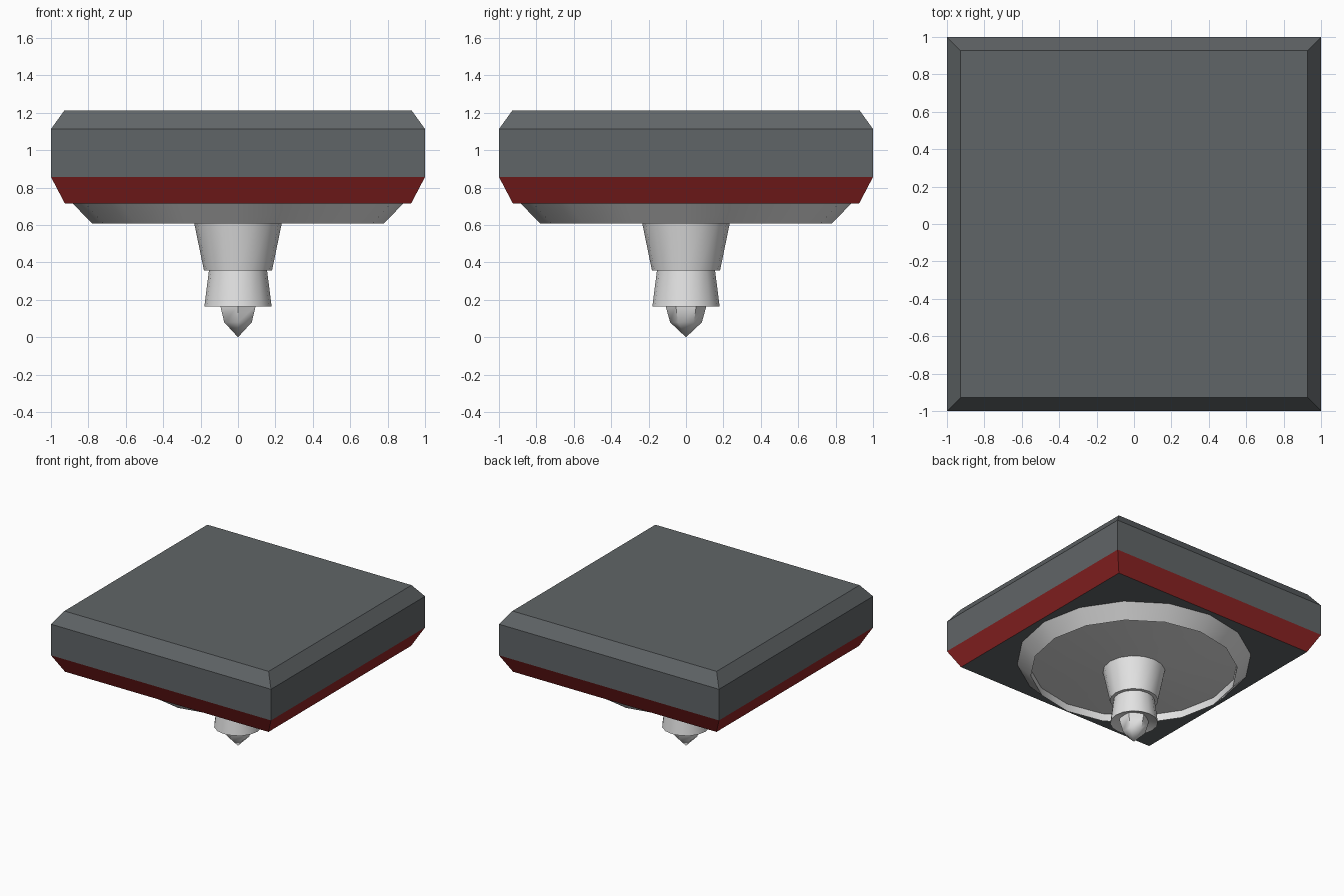
import bpy, bmesh, math

if "Cube" in bpy.data.objects:
    bpy.data.objects.remove(bpy.data.objects["Cube"])


def material(name, rgb):
    m = bpy.data.materials.new(name)
    m.diffuse_color = (*rgb, 1.0)
    m.use_nodes = True
    m.node_tree.nodes["Principled BSDF"].inputs["Base Color"].default_value = m.diffuse_color
    return m


DARK = material("dark_slate_grey", (0.118, 0.130, 0.136))
RED = material("deep_red", (0.28, 0.018, 0.018))
METAL = material("light_metal", (0.77, 0.77, 0.77))


def lathe(name, profile, sides, mats, start=0.0, smooth=0):
    """Join rings of (radius, z) in order; radius 0 makes a point, open ends are capped."""
    bm = bmesh.new()
    rings = []
    for r, z in profile:
        n = sides if r else 1
        rings.append([bm.verts.new((r * math.cos(start + 2 * math.pi * i / sides),
                                    r * math.sin(start + 2 * math.pi * i / sides), z))
                      for i in range(n)])
    for a, b in zip(rings, rings[1:]):
        for i in range(sides):
            j = (i + 1) % sides
            quad = [a[i % len(a)], a[j % len(a)], b[j % len(b)], b[i % len(b)]]
            bm.faces.new(list(dict.fromkeys(quad)))
    for ring in (rings[0], rings[-1]):
        if len(ring) > 2:
            bm.faces.new(ring)
    bmesh.ops.recalc_face_normals(bm, faces=bm.faces)
    mesh = bpy.data.meshes.new(name)
    bm.to_mesh(mesh)
    bm.free()
    for m in mats:
        mesh.materials.append(m)
    ob = bpy.data.objects.new(name, mesh)
    bpy.context.collection.objects.link(ob)
    if smooth:
        bpy.ops.object.select_all(action='DESELECT')
        ob.select_set(True)
        bpy.context.view_layer.objects.active = ob
        bpy.ops.object.shade_smooth_by_angle(angle=math.radians(smooth))
    return ob


# Square slab with bevelled top and tapered lower edge
d = math.sqrt(2)
slab = lathe("square_head",
             [(0.925 * d, 0.714), (d, 0.857), (d, 1.113), (0.928 * d, 1.213)],
             4, [DARK, RED], start=math.pi / 4)
# Red band: the sloping faces below the straight sides
for p in slab.data.polygons:
    if p.center.z < 0.85 and abs(p.normal.z) < 0.9:
        p.material_index = 1

# Round plate under the slab, its underside dished behind the rim
lathe("base_plate", [(0.235, 0.612), (0.785, 0.675), (0.78, 0.609), (0.883, 0.714)],
      16, [METAL], smooth=30)

# Tapered neck and flared collar with a hollow lower end
lathe("neck", [(0.182, 0.357), (0.235, 0.614)], 16, [METAL], smooth=30)
lathe("collar", [(0.09, 0.20), (0.18, 0.164), (0.155, 0.36)], 16, [METAL], smooth=30)

# Six-sided pointed tip
lathe("tip", [(0, 0), (0.085, 0.08), (0.109, 0.167), (0.109, 0.205)], 6, [METAL],
      start=math.pi / 2, smooth=45)
